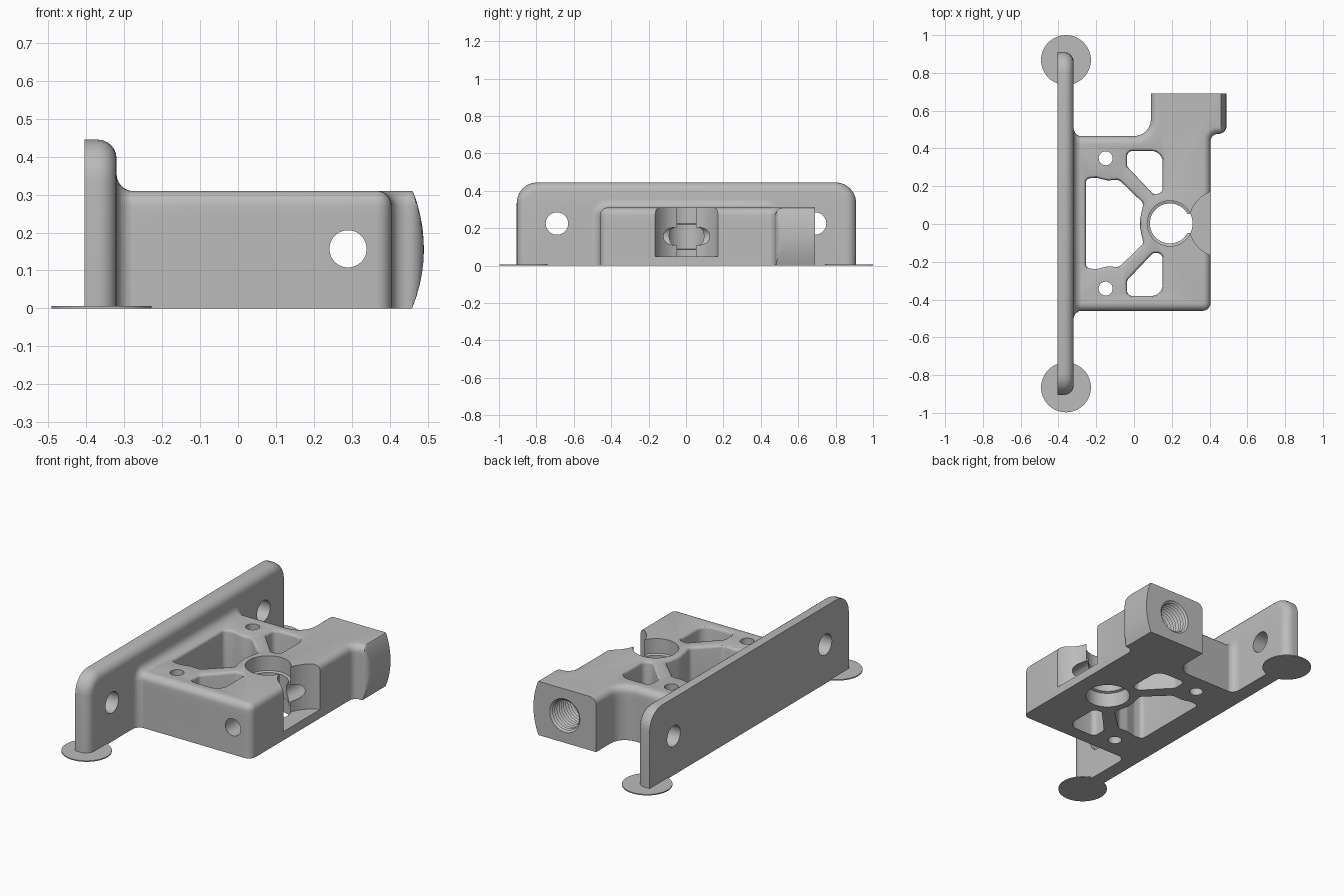
import bpy, bmesh, math
from mathutils import Vector, Matrix

cube = bpy.data.objects.get("Cube")
if cube:
    bpy.data.objects.remove(cube, do_unlink=True)

grey = bpy.data.materials.new("plain grey")
grey.use_nodes = True
grey.diffuse_color = (0.5, 0.5, 0.5, 1)
grey.node_tree.nodes["Principled BSDF"].inputs["Base Color"].default_value = (0.5, 0.5, 0.5, 1)

MID = 0.003      # mirror line of the body in y
TOP = 0.31       # body height
BORE_X, BORE_Z = 0.29, 0.157
STEPS = [i / 6 * math.pi / 2 for i in range(7)]


def rounded(corners, inset=0.0, seg=6):
    """Counter-clockwise outline of (a, b, radius) corners, rounded and inset."""
    out, n = [], len(corners)
    for i in range(n):
        p, q, s = (Vector(corners[(i + k) % n][:2]) for k in (-1, 0, 1))
        d1, d2 = (q - p).normalized(), (s - q).normalized()
        n1, n2 = Vector((-d1.y, d1.x)), Vector((-d2.y, d2.x))
        corner = q + inset * (n1 + n2) / (1 + n1.dot(n2))
        turn = math.atan2(d1.x * d2.y - d1.y * d2.x, d1.dot(d2))
        sign = 1 if turn > 0 else -1
        r = max(corners[i][2] - sign * inset, 0.001)
        start = corner - d1 * r * math.tan(abs(turn) / 2)
        centre = start + n1 * r * sign
        for k in range(seg + 1):
            out.append(centre + Matrix.Rotation(turn * k / seg, 2) @ (start - centre))
    return out


def finish(name, bm):
    bmesh.ops.recalc_face_normals(bm, faces=bm.faces)
    mesh = bpy.data.meshes.new(name)
    bm.to_mesh(mesh)
    bm.free()
    mesh.materials.append(grey)
    ob = bpy.data.objects.new(name, mesh)
    bpy.context.collection.objects.link(ob)
    return ob


def loft(name, rings):
    """Skin a list of equal-length rings and cap both ends."""
    bm = bmesh.new()
    rows = [[bm.verts.new(p) for p in ring] for ring in rings]
    n = len(rows[0])
    for a, b in zip(rows, rows[1:]):
        for i in range(n):
            j = (i + 1) % n
            bm.faces.new((a[i], a[j], b[j], b[i]))
    bm.faces.new(rows[0][::-1])
    bm.faces.new(rows[-1])
    bmesh.ops.remove_doubles(bm, verts=bm.verts, dist=0.00002)
    return finish(name, bm)


def lathe(name, centre, axis, profile, seg=48):
    """Turn (distance, radius) pairs about an axis through centre."""
    rot = Vector((0, 0, 1)).rotation_difference(Vector(axis))
    ring = [2 * math.pi * i / seg for i in range(seg)]
    return loft(name, [[Vector(centre) + rot @ Vector((r * math.cos(a), r * math.sin(a), h))
                        for a in ring] for h, r in profile])


def rod(centre, axis, radius, start, end):
    return lathe("cutter", centre, axis, [(start, radius), (end, radius)])


def cut(ob, cutters):
    bpy.context.view_layer.objects.active = ob
    for c in cutters:
        c.hide_render = True
        mod = ob.modifiers.new("cut", "BOOLEAN")
        mod.operation, mod.solver, mod.object = "DIFFERENCE", "EXACT", c
        bpy.ops.object.modifier_apply(modifier=mod.name)
        bpy.data.objects.remove(c, do_unlink=True)


def smooth(ob):
    bpy.ops.object.select_all(action="DESELECT")
    ob.select_set(True)
    bpy.context.view_layer.objects.active = ob
    bpy.ops.object.shade_smooth_by_angle(angle=math.radians(30))


# Body with side boss: rounded top edge, flat boss end, bowed boss side
outline = [(-0.38, -0.46, 0.005), (0.405, -0.46, 0.042), (0.405, 0.477, 0.04),
           (0.49, 0.477, 0.042), (0.49, 0.75, 0.042), (0.09, 0.75, 0.042),
           (0.09, 0.465, 0.09), (-0.38, 0.465, 0.005)]


def body_ring(z, inset):
    bow = 0.08 + math.sqrt(0.41 ** 2 - (z - BORE_Z) ** 2)
    return [(min(p.x, bow), min(p.y, 0.69), z) for p in rounded(outline, inset)]


levels = [(i * 0.03, 0) for i in range(9)]
levels += [(TOP - 0.04 * (1 - math.sin(t)), 0.04 * (1 - math.cos(t))) for t in STEPS]
body = loft("body", [body_ring(z, d) for z, d in levels])


# Through pockets with eased top edges
def pocket(corners):
    flare = [(-0.1, 0)] + [(TOP - 0.015 * (1 - math.sin(t)), -0.015 * (1 - math.cos(t)))
                           for t in STEPS[::2]] + [(0.4, -0.015)]
    return loft("cutter", [[(p.x, p.y, z) for p in rounded(corners, d)] for z, d in flare])


def mirrored(corners):
    return [(x, 2 * MID - y, r) for x, y, r in reversed(corners)]


half_window = [(0.05, 0.11, 0.025), (-0.08, 0.235, 0.04), (-0.14, 0.23, 0.05),
               (-0.2, 0.245, 0.05), (-0.255, 0.24, 0.025)]
window = [(0.027, MID, 0.15)] + half_window + mirrored(half_window)
side_pocket = [(-0.037, 0.387, 0.03), (-0.037, 0.305, 0.025), (0.1, 0.16, 0.02),
               (0.152, 0.16, 0.03), (0.152, 0.387, 0.06)]
cutters = [pocket(window), pocket(side_pocket), pocket(mirrored(side_pocket))]

# Screw holes
for y in (-0.345, 0.345):
    cutters.append(rod((-0.15, y + MID, 0), (0, 0, 1), 0.037, -0.1, 0.4))

# Vertical bore with an inner lip, curved front recess and slit
cutters.append(lathe("cutter", (0.19, MID, 0), (0, 0, 1),
                     [(-0.1, 0.12), (0.085, 0.12), (0.09, 0.106), (0.22, 0.106),
                      (0.225, 0.12), (0.4, 0.12)]))
cutters.append(rod((0.47, MID, 0), (0, 0, 1), 0.18, 0.05, 0.4))
slit = [(0.2, MID - 0.05, 0.001), (0.42, MID - 0.05, 0.001),
        (0.42, MID + 0.05, 0.001), (0.2, MID + 0.05, 0.001)]
cutters.append(loft("cutter", [[(p.x, p.y, z) for p in rounded(slit, seg=1)]
                               for z in (0.05, 0.4)]))

# Cross bore, opening into a ridged socket at the boss end
cutters.append(rod((BORE_X, 0, BORE_Z), (0, 1, 0), 0.049, -0.6, 0.6))
ridges = [(0.42 + 0.01 * i, 0.096 if i % 2 else 0.084) for i in range(28)]
cutters.append(lathe("cutter", (BORE_X, 0, BORE_Z), (0, 1, 0), ridges + [(0.8, 0.09)]))
cut(body, cutters)
smooth(body)


# Mounting plate: rounded upper corners and front edge
def upright_ring(corners, x, inset):
    return [(x, p.x, max(p.y, 0)) for p in rounded(corners, inset)]


sheet = [(-0.905, -0.2, 0.001), (0.91, -0.2, 0.001), (0.91, 0.445, 0.11), (-0.905, 0.445, 0.11)]
plate = loft("mounting_plate", [upright_ring(sheet, -0.405, 0)] +
             [upright_ring(sheet, -0.32 - 0.05 * (1 - math.sin(t)), 0.05 * (1 - math.cos(t)))
              for t in STEPS])
cut(plate, [rod((-0.36, y, 0.225), (1, 0, 0), 0.06, -0.2, 0.2) for y in (-0.69, 0.69)])
smooth(plate)

# Flared fillet where the body meets the plate
root = [(-0.46, -0.2, 0.001), (0.465, -0.2, 0.001), (0.465, TOP, 0.041), (-0.46, TOP, 0.041)]
fillet = loft("root_fillet", [upright_ring(root, -0.34, -0.045)] +
              [upright_ring(root, -0.275 - 0.045 * math.cos(t), 0.001 - 0.045 * (1 - math.sin(t)))
               for t in STEPS])
smooth(fillet)

# Thin round pads under the plate ends
for side, y in (("front", -0.865), ("back", 0.868)):
    smooth(lathe(side + "_pad", (-0.36, y, 0), (0, 0, 1), [(0, 0.132), (0.006, 0.132)]))
